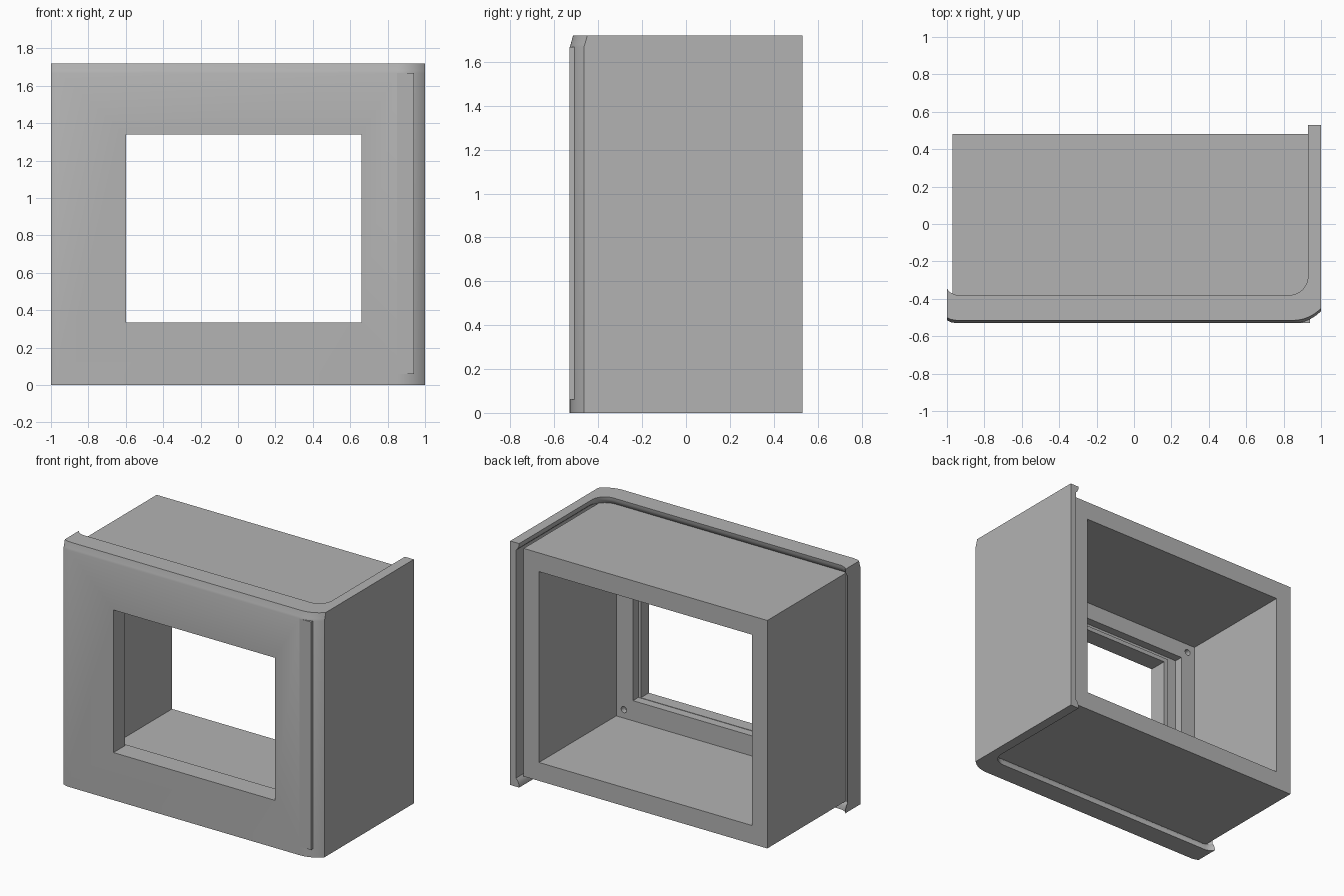
import bpy, bmesh, math
from mathutils import Matrix

old = bpy.data.objects.get("Cube")
if old:
    bpy.data.objects.remove(old, do_unlink=True)

grey = bpy.data.materials.new("plain_grey")
grey.use_nodes = True
COLOR = (0.45, 0.45, 0.45, 1)
grey.diffuse_color = COLOR
grey.node_tree.nodes["Principled BSDF"].inputs["Base Color"].default_value = COLOR


def add_object(name, bm):
    bmesh.ops.recalc_face_normals(bm, faces=bm.faces)
    mesh = bpy.data.meshes.new(name)
    bm.to_mesh(mesh)
    bm.free()
    mesh.materials.append(grey)
    obj = bpy.data.objects.new(name, mesh)
    bpy.context.collection.objects.link(obj)
    return obj


def box(name, x, y, z):
    bm = bmesh.new()
    bmesh.ops.create_cube(bm, size=1)
    for v in bm.verts:
        v.co = [lo + (c + 0.5) * (hi - lo) for c, (lo, hi) in zip(v.co, (x, y, z))]
    return add_object(name, bm)


def arc(cx, cy, r, start, end, n=10):
    angles = [math.radians(start + (end - start) * i / n) for i in range(n + 1)]
    return [(cx + r * math.cos(a), cy + r * math.sin(a)) for a in angles]


def outline(inset, slope):
    """L-shaped plan: front panel, rounded corner, side plate."""
    outer = [(-1, -0.515), (-0.98, -0.525), (-0.95, -0.53)]
    outer += arc(0.85, -0.324, 0.206, -90, -43.3)
    outer = [(x, y + slope) for x, y in outer]
    back = [(1, 0.53), (0.93 + inset, 0.53)]
    inner = arc(0.83, -0.28, 0.1 + inset, 0, -90)
    flare = [(-0.95, -0.38), (-0.975, -0.37), (-0.99, -0.36), (-1, -0.345)]
    return outer + back + inner + [(x, y - inset) for x, y in flare]


# Outer shell: plan lofted through heights, lips undercut along top and bottom
levels = [(0, 0, 0), (0.025, 0.003, 0), (0.045, 0.012, 0), (0.06, 0.025, 0),
          (1.667, 0.025, 0), (1.68, 0.012, 0.004), (1.7, 0.003, 0.01), (1.72, 0, 0.015)]
bm = bmesh.new()
rings = [[bm.verts.new((x, y, z)) for x, y in outline(inset, slope)]
         for z, inset, slope in levels]
for low, high in zip(rings, rings[1:]):
    for i in range(len(low)):
        j = (i + 1) % len(low)
        bm.faces.new((low[i], low[j], high[j], high[i]))
bm.faces.new(rings[0])
bm.faces.new(rings[-1])
shell = add_object("outer_shell", bm)

# Inner box open to the back
body = box("inner_box", (-0.97, 0.93), (-0.46, 0.48), (0.06, 1.667))

# Cutters: cavity, rebate around the window, window, screw holes
cutters = [box("cavity_cutter", (-0.85, 0.81), (-0.38, 0.7), (0.19, 1.535)),
           box("rebate_cutter", (-0.735, 0.68), (-0.44, 0.6), (0.332, 1.415)),
           box("window_cutter", (-0.6, 0.66), (-0.8, 0.65), (0.335, 1.34))]
for x in (-0.79, 0.75):
    for z in (0.25, 1.475):
        bm = bmesh.new()
        bmesh.ops.create_cone(bm, cap_ends=True, segments=20, radius1=0.022,
                              radius2=0.022, depth=0.08,
                              matrix=Matrix.Translation((x, -0.38, z)) @ Matrix.Rotation(math.pi / 2, 4, "X"))
        cutters.append(add_object("screw_hole_cutter", bm))

for obj in (shell, body):
    bpy.context.view_layer.objects.active = obj
    for cutter in cutters:
        mod = obj.modifiers.new("cut", "BOOLEAN")
        mod.operation = "DIFFERENCE"
        mod.solver = "EXACT"
        mod.object = cutter
        bpy.ops.object.modifier_apply(modifier=mod.name)
for cutter in cutters:
    bpy.data.objects.remove(cutter, do_unlink=True)

# Raised rim beside and above the window, inside the rebate
box("window_rim_side", (-0.63, -0.6), (-0.445, -0.4), (0.335, 1.37))
box("window_rim_top", (-0.6, 0.66), (-0.445, -0.4), (1.34, 1.37))

# Flat front flap running on past the rounded corner
box("front_flap", (0.85, 0.94), (-0.53, -0.49), (0.06, 1.667))

# Smooth the rounded corner, keep edges sharp
bpy.ops.object.select_all(action="DESELECT")
shell.select_set(True)
bpy.context.view_layer.objects.active = shell
bpy.ops.object.shade_smooth_by_angle(angle=math.radians(25))
